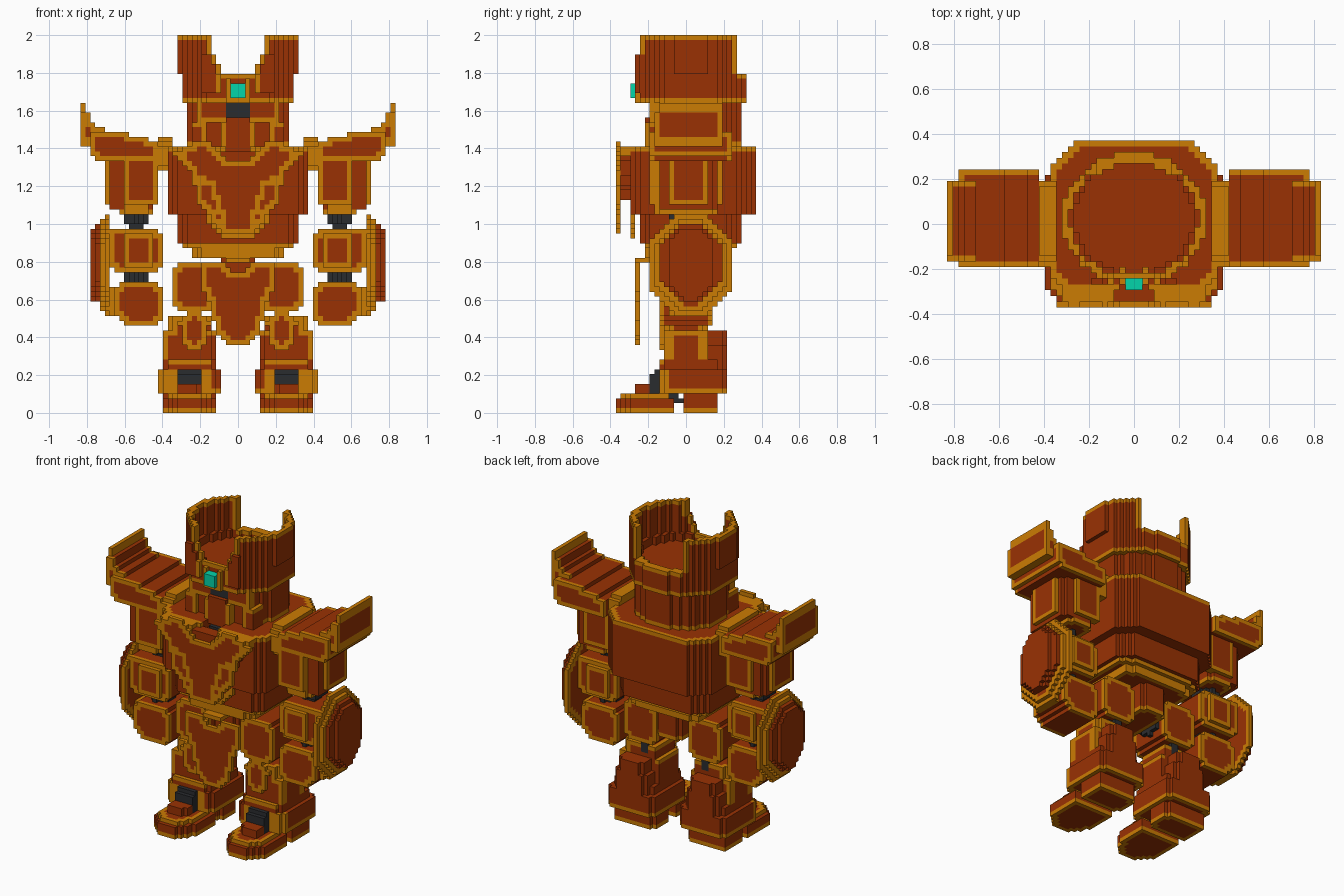
import bpy, math

if "Cube" in bpy.data.objects:
    bpy.data.objects.remove(bpy.data.objects["Cube"])

V = 2 / 78          # edge of one block
RUST, GOLD, DARK, TEAL, CUT = 0, 1, 2, 3, -1


def material(name, rgb):
    m = bpy.data.materials.new(name)
    m.use_nodes = True
    m.diffuse_color = (*rgb, 1)
    m.node_tree.nodes["Principled BSDF"].inputs["Base Color"].default_value = (*rgb, 1)
    return m


MATS = [material("rust armour", (0.32, 0.031, 0.001)),
        material("gold trim", (0.60, 0.20, 0.001)),
        material("dark joint", (0.023, 0.025, 0.028)),
        material("teal gem", (0.001, 0.66, 0.40))]

DIRS = [(1, 0, 0), (-1, 0, 0), (0, 1, 0), (0, -1, 0), (0, 0, 1), (0, 0, -1)]


def build(name, cells):
    """Turn coloured blocks into a mesh holding only the outside faces."""
    verts, faces, mats = {}, [], []
    for c, mat in cells.items():
        for d in DIRS:
            if tuple(p + q for p, q in zip(c, d)) in cells:
                continue
            ax = next(n for n in range(3) if d[n])
            u, w = (ax + 1) % 3, (ax + 2) % 3
            quad = []
            for du, dw in ((0, 0), (1, 0), (1, 1), (0, 1)):
                p = list(c)
                p[ax] += d[ax] > 0
                p[u] += du
                p[w] += dw
                quad.append(verts.setdefault(tuple(p), len(verts)))
            faces.append(quad if d[ax] > 0 else quad[::-1])
            mats.append(mat)
    me = bpy.data.meshes.new(name)
    me.from_pydata([((x - .5) * V, (y - .5) * V, z * V) for x, y, z in verts], [], faces)
    for m in MATS:
        me.materials.append(m)
    me.polygons.foreach_set("material_index", mats)
    bpy.context.collection.objects.link(bpy.data.objects.new(name, me))


def inside(poly, u, v):
    hit = False
    for (a, b), (c, d) in zip(poly, poly[1:] + poly[:1]):
        if (b > v) != (d > v) and u < (c - a) * (v - b) / (d - b) + a:
            hit = not hit
    return hit


def prism(name, axis, poly, a, b, trim="", color=RUST, paint=None, pair=False):
    """Blocky extrusion of a profile along an axis.
    trim: rim = whole border, caps/lo/hi = border of the end layers."""
    ax = "xyz".index(axis)
    o1, o2 = [n for n in range(3) if n != ax]
    off = (0, 0, .5)
    flat = {(i, j) for i in range(-40, 41) for j in range(-40, 80)
            if inside(poly, (i + off[o1]) * V, (j + off[o2]) * V)}
    border = {(i, j) for i, j in flat if any((i + p, j + q) not in flat
              for p in (-1, 0, 1) for q in (-1, 0, 1))}
    layers = [k for k in range(-40, 80) if a <= (k + off[ax]) * V <= b]
    cells = {}
    for k in layers:
        edge = trim == "rim" or (k == layers[0] and trim in ("lo", "caps")) \
            or (k == layers[-1] and trim in ("hi", "caps"))
        for i, j in flat:
            mat = GOLD if edge and (i, j) in border else color
            c = [0, 0, 0]
            c[ax], c[o1], c[o2] = k, i, j
            if paint:
                p = paint(c[0] * V, c[1] * V, (c[2] + .5) * V)
                mat = mat if p is None else p
            if mat != CUT:
                cells[tuple(c)] = mat
    if pair:
        build("left_" + name, cells)
        build("right_" + name, {(-x, y, z): m for (x, y, z), m in cells.items()})
    else:
        build(name, cells)


def rect(x0, x1, y0, y1, c=0):
    if not c:
        return [(x0, y0), (x1, y0), (x1, y1), (x0, y1)]
    return [(x0 + c, y0), (x1 - c, y0), (x1, y0 + c), (x1, y1 - c),
            (x1 - c, y1), (x0 + c, y1), (x0, y1 - c), (x0, y0 + c)]


def oval(x, y, rx, ry, n=48):
    return [(x + rx * math.cos(t * math.tau / n), y + ry * math.sin(t * math.tau / n)) for t in range(n)]


def sym(half, x=0):
    return [(x + u, v) for u, v in half] + [(x - u, v) for u, v in reversed(half)]


# Torso, with an opening for the throat
prism("upper_torso", "z", sym([(.24, .38), (.36, .26), (.37, -.23), (.31, -.3)]), 1.05, 1.4, "hi",
      paint=lambda x, y, z: CUT if abs(x) < .06 and y < -.1 and z > 1.36 else None)
prism("lower_torso", "z", sym([(.22, .3), (.32, .2), (.32, -.19), (.25, -.25)]), .9, 1.05)
prism("torso_bevel", "z", sym([(.2, .28), (.3, .2), (.3, -.17), (.23, -.23)]), .87, .9, "lo")
prism("torso_base", "z", sym([(.18, .25), (.25, .19), (.25, -.15), (.19, -.21)]), .82, .87, "rim")


# Chest plate with inlaid strokes
def strokes(x, y, z):
    x = abs(x)
    if .99 < z < 1.2 and abs(x - .07 - (z - .99) * .3) < V * .6:
        return GOLD
    if .12 < x < .21 and abs(z - 1.2 - (x - .12) * .6) < V * .7:
        return GOLD


prism("chest_plate", "y", sym([(.06, 1.34), (.12, 1.42), (.2, 1.44), (.34, 1.37), (.24, 1.27),
                               (.21, 1.1), (.07, .95)]), -.37, -.34, "rim", paint=strokes)
prism("chest_backing", "y", sym([(.09, 1.38), (.28, 1.38), (.2, 1.2), (.16, 1.14)]), -.35, -.28)
prism("chest_collar", "y", rect(.09, .31, 1.36, 1.41), -.35, -.28, color=GOLD, pair=True)
prism("abdomen_plate", "y", sym([(.2, 1.08), (.16, 1.0), (.07, .93)]), -.29, -.26, "rim")

# Neck and head
prism("neck", "z", oval(0, .03, .21, .16), 1.36, 1.45, color=DARK)
prism("throat", "z", rect(-.045, .045, -.24, -.1), 1.36, 1.39, color=DARK)
prism("head", "z", oval(0, .04, .275, .255), 1.42, 1.66, "lo",
      paint=lambda x, y, z: CUT if abs(x) < .19 and y < -.14 else None)
prism("cheek_guard", "y", rect(.165, .235, 1.38, 1.55), -.2, -.1, pair=True,
      paint=lambda x, y, z: GOLD if x < .19 or z > 1.525 else None)
prism("temple", "y", rect(.07, .22, 1.54, 1.65), -.2, -.1, pair=True,
      paint=lambda x, y, z: GOLD if z < 1.56 or x > .195 else None)
prism("jaw", "y", rect(-.17, .17, 1.4, 1.56), -.16, -.08)
prism("face_mask", "y", sym([(.06, 1.57), (.09, 1.53), (.09, 1.39)]), -.22, -.12,
      paint=lambda x, y, z: GOLD if abs(x) > .06 and 1.42 < z < 1.54 else None)
prism("visor", "y", rect(-.065, .065, 1.565, 1.63), -.2, -.12, color=DARK)


# Open crown with two tall side fins
def crown(x, y, z):
    core = math.hypot(x / .32, (y - .025) / .295)
    gap = .145 if z > 1.9 else .12 if z > 1.85 else .095
    if y > 0:
        gap = .165
    floor = .89 if z > 1.8 else .83
    if (z > 1.8 and abs(x) < gap) or (z > 1.74 and core < floor) or y < -.24:
        return CUT
    if z < 1.8 and abs(x) > .295:
        return CUT
    if z > 1.97 or (z > 1.8 and abs(x) < gap + V) or z < 1.67 and core > .8:
        return GOLD
    if 1.77 < z < 1.8 and abs(x) < gap:
        return GOLD


prism("crown", "z", oval(0, .025, .32, .295), 1.65, 2, paint=crown)
prism("crown_front_plate", "y", [(.09, 1.68), (.09, 1.79), (.12, 1.8), (.14, 1.9), (.18, 1.9), (.2, 1.68)],
      -.27, -.235, pair=True, paint=lambda x, y, z: GOLD if x < .11 + max(0, z - 1.8) * .4 else None)
prism("brow_plate", "y", sym([(.06, 1.78), (.08, 1.72), (.06, 1.63)]), -.26, -.2, "rim",
      paint=lambda x, y, z: CUT if abs(x) < .045 and z > 1.67 else None)
prism("brow_gem", "y", rect(-.04, .04, 1.67, 1.745), -.3, -.23, color=TEAL)

# Shoulders with flared lips
prism("shoulder_joint", "x", rect(-.18, .2, 1.27, 1.45, .03), .35, .43, color=GOLD, pair=True)
prism("shoulder_pad", "y", [(.42, 1.34), (.75, 1.34), (.79, 1.39), (.79, 1.49), (.66, 1.49), (.54, 1.47),
                            (.42, 1.43)], -.19, .245, "caps", pair=True,
      paint=lambda x, y, z: GOLD if x > .76 and not 1.38 < z < 1.47 else None)
prism("shoulder_lip", "y", [(.76, 1.4), (.8, 1.4), (.84, 1.43), (.84, 1.645), (.805, 1.645), (.805, 1.6),
                            (.78, 1.6), (.78, 1.53), (.7, 1.5), (.7, 1.46)], -.16, .2, "caps", pair=True,
      paint=lambda x, y, z: CUT if z > 1.6 and not -.14 < y < .18 else GOLD if z > 1.58 or z < 1.45 else None)

# Upper arms
prism("upper_arm", "z", rect(.45, .69, -.15, .16, .03), 1.08, 1.37, pair=True)
for part, y in (("front", -.165), ("back", .165)):
    prism("upper_arm_%s_panel" % part, "y", rect(.43, .615, 1.09, 1.37), y - .02, y + .02, "rim", pair=True)
prism("upper_arm_side_panel", "x", rect(-.09, .11, 1.1, 1.39), .68, .71, "rim", pair=True)
prism("upper_arm_cuff", "z", rect(.44, .63, -.16, .16, .03), 1.05, 1.09, "caps", pair=True)
prism("elbow", "z", oval(.545, 0, .065, .08, 12), 1.0, 1.06, color=DARK, pair=True)
prism("elbow_pin", "z", rect(.505, .585, -.05, .05), .96, 1.0, color=DARK, pair=True)

# Forearms, hands and domed shields
prism("forearm", "y", rect(.4, .68, .75, .98, .03), -.13, .13, "caps", pair=True)
for part, y in (("front", -.14), ("back", .14)):
    prism("forearm_%s_panel" % part, "y", rect(.455, .615, .78, .96), y - .02, y + .02, "rim", pair=True)
prism("wrist", "z", oval(.54, 0, .065, .08, 12), .69, .76, color=DARK, pair=True)
prism("hand", "y", rect(.4, .65, .47, .7, .04), -.14, .14, "caps", pair=True)
prism("hand_side_panel", "x", rect(-.09, .09, .51, .66), .64, .67, "rim", pair=True)
prism("shield_rim", "x", rect(-.19, .245, .52, 1.055, .14), .68, .71, "rim", pair=True)
prism("shield_face", "x", rect(-.165, .22, .55, 1.025, .13), .7, .73, "rim", pair=True)
prism("shield_middle", "x", rect(-.14, .19, .58, 1.0, .12), .73, .755, pair=True)
prism("shield_dome", "x", rect(-.1, .15, .6, .98, .09), .755, .78, pair=True)

# Pelvis and hanging front plate
prism("pelvis", "z", rect(-.1, .1, -.14, .18, .04), .64, .83, "lo")
prism("hip_joint", "x", oval(.02, .68, .08, .08, 12), .08, .15, color=DARK, pair=True)
prism("belt_mount", "y", rect(-.07, .07, .79, .82), -.26, -.12, color=GOLD)
prism("loin_plate", "y", sym([(.02, .74), (.07, .8), (.19, .8), (.18, .64), (.14, .57), (.12, .43),
                              (.06, .365)]), -.275, -.24, "rim")

# Thighs and knees
prism("thigh", "y", rect(.12, .345, .54, .8, .03), -.14, .15, "caps", pair=True)
prism("knee_joint", "z", oval(.23, 0, .05, .12, 12), .46, .58, color=DARK, pair=True)
prism("knee_cap", "y", sym([(.045, .535), (.045, .51), (.08, .48), (.07, .4), (.04, .345)], .23),
      -.145, -.1, "rim", pair=True)


# Shins flaring towards the ankle, with gold bands on the outer side
def side_band(limit):
    return lambda x, y, z: GOLD if x > limit and abs(y) > .07 else None


prism("shin_top", "z", rect(.15, .36, -.11, .12, .02), .42, .5, "hi", pair=True, paint=side_band(.33))
prism("shin_middle", "z", rect(.12, .4, -.11, .12, .02), .27, .43, "hi", pair=True, paint=side_band(.37))
prism("shin_skirt", "z", rect(.095, .42, -.14, .215, .04), .1, .24, "lo", pair=True,
      paint=lambda x, y, z: GOLD if y < -.1 and (.15 < x < .19 or .325 < x < .365 or x > .38) else None)
prism("shin_skirt_top", "z", rect(.12, .395, -.14, .2, .04), .24, .285, pair=True,
      paint=lambda x, y, z: GOLD if y < -.1 and .14 < x < .375 and z > .26 else None)
prism("calf", "z", rect(.14, .375, .1, .215, .04), .24, .36, pair=True)
prism("calf_top", "z", rect(.175, .34, .1, .215, .03), .36, .435, pair=True)

# Ankles and feet
prism("ankle", "x", [(-.2, .1), (-.2, .18), (-.16, .23), (-.1, .23), (-.02, .06), (-.1, .06)], .195, .32,
      color=DARK, pair=True)
prism("toe_sole", "z", [(.2, -.37), (.32, -.37), (.405, -.26), (.405, -.06), (.115, -.06), (.115, -.26)],
      0, .077, "lo", pair=True)
prism("toe_cap", "z", [(.2, -.34), (.32, -.34), (.375, -.26), (.375, -.1), (.145, -.1), (.145, -.26)],
      .077, .105, "rim", pair=True)
prism("toe_ridge", "z", rect(.19, .33, -.27, -.15, .03), .1, .15, pair=True,
      paint=lambda x, y, z: CUT if z > .13 and y > -.2 else None)
prism("heel", "z", rect(.12, .4, -.02, .17, .03), 0, .11, "lo", pair=True)
